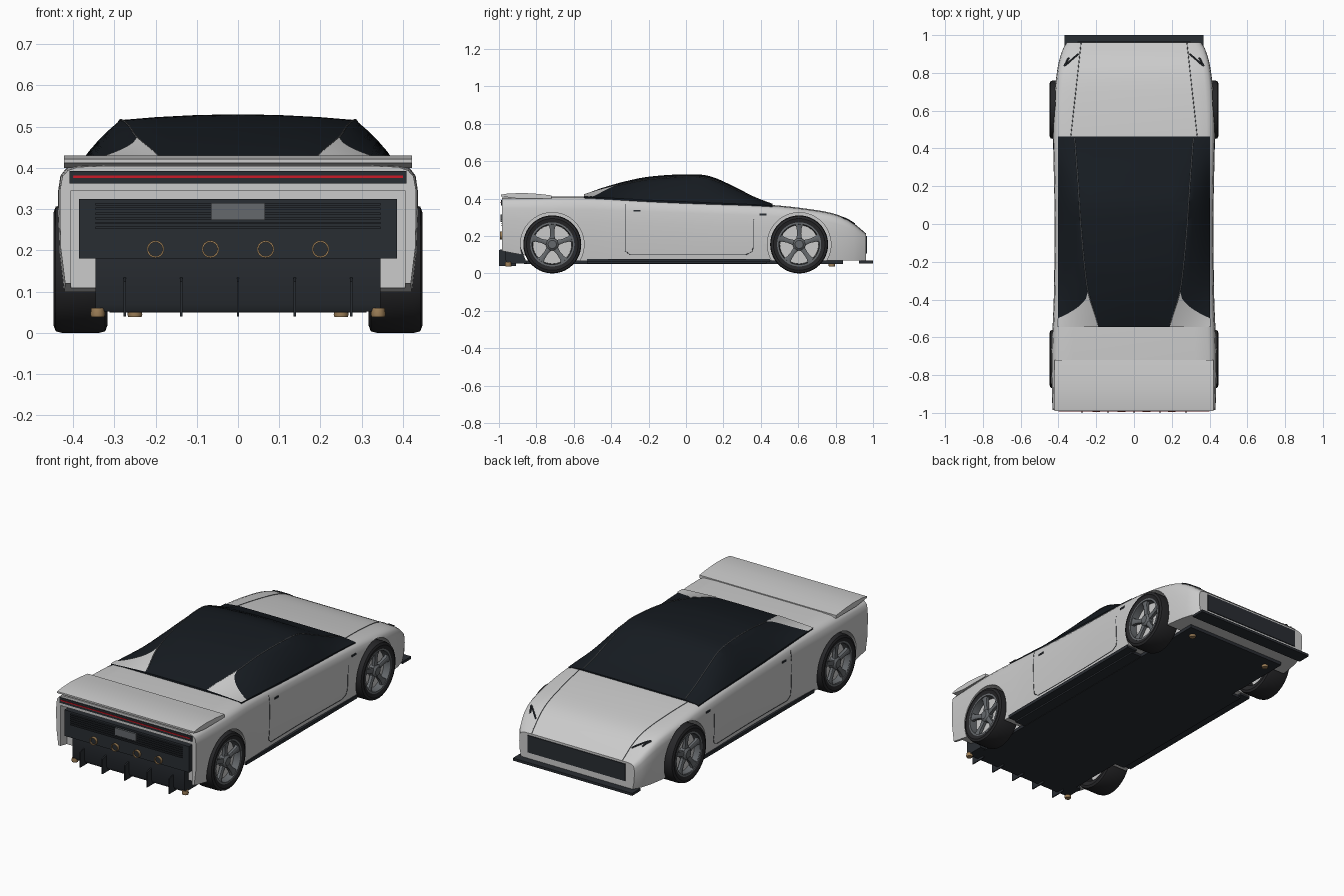
import bpy, bmesh, math
from mathutils import Vector

if "Cube" in bpy.data.objects:
    bpy.data.objects.remove(bpy.data.objects["Cube"])

def material(name, *rgb):
    m = bpy.data.materials.new(name)
    m.diffuse_color = (*rgb, 1)
    m.use_nodes = True
    m.node_tree.nodes["Principled BSDF"].inputs["Base Color"].default_value = m.diffuse_color
    return m

PAINT = material("paint", .75, .76, .77)
DARK = material("carbon", .022, .026, .032)
GLASS = material("glass", .008, .011, .015)
RUBBER = material("rubber", .02, .02, .022)
METAL = material("metal", .13, .14, .15)
RED = material("red", .6, .01, .02)
BRASS = material("brass", .35, .22, .1)

def finish(ob, mat, angle=35):
    ob.data.materials.clear()
    ob.data.materials.append(mat)
    bpy.ops.object.select_all(action='DESELECT')
    ob.select_set(True)
    bpy.context.view_layer.objects.active = ob
    bpy.ops.object.shade_smooth_by_angle(angle=math.radians(angle))
    return ob

def loft(name, rings, mat, closed=True, caps=True, wrap=False):
    """Skin between equal-length rings of points."""
    bm = bmesh.new()
    vs = [[bm.verts.new(p) for p in r] for r in rings]
    n = len(rings[0])
    for a, b in zip(vs, vs[1:] + (vs[:1] if wrap else [])):
        for i in range(n if closed else n - 1):
            j = (i + 1) % n
            bm.faces.new((a[i], a[j], b[j], b[i]))
    if caps:
        bm.faces.new(vs[0])
        bm.faces.new(vs[-1])
    bmesh.ops.recalc_face_normals(bm, faces=bm.faces)
    me = bpy.data.meshes.new(name)
    bm.to_mesh(me)
    bm.free()
    ob = bpy.data.objects.new(name, me)
    bpy.context.collection.objects.link(ob)
    return finish(ob, mat)

def box(name, x0, x1, y0, y1, z0, z1, mat):
    r = lambda y: [(x0, y, z0), (x1, y, z0), (x1, y, z1), (x0, y, z1)]
    return loft(name, [r(y0), r(y1)], mat)

def lathe(name, prof, x, y, z, mat, axis='x', caps=True, wrap=False, n=40):
    """Turn (radius, offset) pairs round an axis."""
    def pt(r, o, a):
        c, s = r * math.cos(a), r * math.sin(a)
        v = {'x': (o, c, s), 'y': (c, o, s), 'z': (c, s, o)}[axis]
        return (x + v[0], y + v[1], z + v[2])
    return loft(name, [[pt(r, o, 2 * math.pi * i / n) for i in range(n)] for r, o in prof],
                mat, caps=caps, wrap=wrap)

def line(name, pts, radius, mat):
    cu = bpy.data.curves.new(name, 'CURVE')
    cu.dimensions, cu.bevel_depth, cu.bevel_resolution = '3D', radius, 1
    sp = cu.splines.new('POLY')
    sp.points.add(len(pts) - 1)
    for p, q in zip(sp.points, pts):
        p.co = (*q, 1)
    ob = bpy.data.objects.new(name, cu)
    bpy.context.collection.objects.link(ob)
    bpy.ops.object.select_all(action='DESELECT')
    ob.select_set(True)
    bpy.context.view_layer.objects.active = ob
    bpy.ops.object.convert(target='MESH')
    finish(bpy.context.object, mat)

def ease(tab, y):
    """Smooth (Hermite) interpolation of a station table."""
    y = min(max(y, tab[0][0]), tab[-1][0])
    i = max(k for k in range(len(tab) - 1) if tab[k][0] <= y)
    sl = lambda k: (tab[min(k + 1, len(tab) - 1)][1] - tab[max(k - 1, 0)][1]) / \
        (tab[min(k + 1, len(tab) - 1)][0] - tab[max(k - 1, 0)][0])
    (a, p), (b, q) = tab[i], tab[i + 1]
    h, t = b - a, (y - a) / (b - a)
    return ((2*t**3 - 3*t*t + 1) * p + (t**3 - 2*t*t + t) * h * sl(i)
            + (3*t*t - 2*t**3) * q + (t**3 - t*t) * h * sl(i + 1))

def span(a, b, n):
    return [a + (b - a) * i / n for i in range(n + 1)]

# body stations along y
WIDTH = [(-.985, .432), (-.7, .437), (-.4, .425), (0, .42), (.5, .428), (.7, .42), (.85, .4), (.93, .375), (.962, .355)]
TOP = [(-.985, .405), (-.7, .412), (-.5, .41), (-.2, .395), (.1, .382), (.44, .366), (.66, .342), (.8, .315), (.88, .278), (.962, .212)]
BOTTOM = [(-.985, .12), (-.88, .1), (-.7, .07), (0, .07), (.962, .07)]

def section(y):
    w, t, b = ease(WIDTH, y), ease(TOP, y), ease(BOTTOM, y)
    h = t - b
    return [(0, t), (.74 * w, t), (.9 * w, t - .01 * h), (.955 * w, t - .04 * h), (.985 * w, t - .09 * h),
            (.998 * w, t - .2 * h), (w, t - .4 * h), (.995 * w, t - .7 * h), (.97 * w, b)]

def top_z(x, y):
    for (a, p), (b, q) in zip(section(y), section(y)[1:]):
        if a <= abs(x) <= b:
            return p + (q - p) * (abs(x) - a) / (b - a)
    return section(y)[-1][1]

def side_x(y, z):
    for (a, p), (b, q) in zip(section(y)[1:], section(y)[2:]):
        if q <= z < p:
            return a + (b - a) * (p - z) / (p - q)
    return section(y)[-1][0]

def ring(half, y):
    return [(x, y, z) for x, z in half] + [(-x, y, z) for x, z in half[:0:-1]]

body = loft("body_shell", [ring(section(y), y) for y in span(-.985, .962, 60)], PAINT)

# wheel arches and rear recess cut from the body
cutters = [lathe("arch_cutter", [(.17, -.1), (.17, .1)], s * .39, y, .155, PAINT, n=64)
           for s in (-1, 1) for y in (-.715, .605)]
cutters.append(box("rear_recess_cutter", -.405, .405, -1.1, -.93, 0, .345, PAINT))
for c in cutters:
    c.hide_render = True
    m = body.modifiers.new("cut", 'BOOLEAN')
    m.operation, m.solver, m.object = 'DIFFERENCE', 'EXACT', c
    bpy.context.view_layer.objects.active = body
    bpy.ops.object.modifier_apply(modifier=m.name)
    bpy.data.objects.remove(c)
finish(body, PAINT)

# canopy
ROOF = [(-.57, .412), (-.46, .453), (-.325, .492), (-.19, .518), (.02, .53), (.13, .519), (.26, .463), (.36, .412), (.462, .372)]
EDGE = [(-.57, .18), (-.53, .19), (-.37, .24), (-.24, .26), (0, .282), (.2, .295), (.462, .315)]

def canopy_side(y, t, off=0):
    drop = .014 * min(1, max(0, (ease(ROOF, y) - ease(TOP, y)) / .1))
    xr, zr, zb = ease(EDGE, y), ease(ROOF, y) - drop, ease(TOP, y) - .003
    bulge = .006 * math.sin(math.pi * t) * drop / .014
    return xr + (.402 - xr) * t + bulge + off, zr + (zb - zr) * t + bulge + off

def canopy_half(y):
    xr, ze = canopy_side(y, 0)
    zr = ease(ROOF, y)
    roof = [(xr * t, zr + (ze - zr) * t * t) for t in (0, .35, .7)]
    return roof + [canopy_side(y, t) for t in span(0, 1, 5)] + [(.4, ease(TOP, y) - .03)]

loft("canopy_glass", [ring(canopy_half(y), y) for y in span(-.545, .462, 40)], GLASS)

for s in (-1, 1):
    # rear quarter pillars and roof rails
    rows = []
    for t in span(0, 1, 10):
        ys = span(-.545, -.36 - .14 * t ** .6, 8)
        rows.append([(s * canopy_side(y, t, .003)[0], y, canopy_side(y, t, .003)[1]) for y in ys])
    loft("quarter_pillar", rows, PAINT, closed=False, caps=False)
    line("roof_rail", [(s * canopy_side(y, 0)[0], y, canopy_side(y, 0)[1]) for y in span(-.53, .455, 30)], .0025, METAL)
    # hood crease, headlamp and door seam lines
    line("hood_crease", [(s * (.28 + .055 * t), .96 - .5 * t, top_z(.28 + .055 * t, .96 - .5 * t)) for t in span(0, 1, 20)], .002, METAL)
    for (xa, ya), (xb, yb) in (((.295, .9), (.37, .835)), ((.345, .88), (.37, .835))):
        line("headlamp", [(s * (xa + (xb - xa) * t), ya + (yb - ya) * t, top_z(xa + (xb - xa) * t, ya + (yb - ya) * t))
                          for t in span(0, 1, 6)], .005, DARK)
    seam = [(-.325, z) for z in span(.37, .12, 10)] + [(-.3, .1)] + [(y, .1) for y in span(-.2, .32, 6)] + \
           [(.352, .115)] + [(.36, z) for z in span(.14, .28, 6)] + [(.375, .35)]
    line("door_seam", [(s * side_x(y, z), y, z) for y, z in seam], .0015, DARK)
    for nm, y, z in (("door_handle", -.262, .335), ("side_marker", .412, .315)):
        x = side_x(y, z)
        box(nm, s * (x - .01), s * (x + .003), y - .018, y + .018, z - .005, z + .005, DARK)
    box("side_skirt", s * .36, s * .422, -.53, .45, .06, .078, DARK)
    # jack pads
    for x, y in ((.34, -.95), (.25, .78)):
        lathe("jack_pad", [(.016, .038), (.018, .045), (.016, .06)], s * x, y, 0, BRASS, 'z', n=16)

# wheels
def wheel(s, y):
    x, z = s * .382, .155
    lathe("tyre", [(.112, -.058), (.138, -.065), (.151, -.06), (.155, -.045), (.155, .045), (.151, .06), (.138, .065),
                   (.112, .058)], x, y, z, RUBBER, wrap=True, caps=False, n=56)
    lathe("rim_barrel", [(.106, -.055), (.114, -.055), (.118, s * .06), (.108, s * .06), (.104, 0)], x, y, z, METAL, wrap=True, caps=False, n=56)
    lathe("brake_disc", [(.104, -.006), (.104, .006)], x + s * .015, y, z, PAINT)
    lathe("wheel_hub", [(.034, s * .015), (.034, s * .048), (.022, s * .058), (.012, s * .058)], x, y, z, METAL, n=24)
    for k in range(5):
        a = math.pi / 2 + k * 2 * math.pi / 5
        u, v = Vector((0, math.cos(a), math.sin(a))), Vector((0, -math.sin(a), math.cos(a)))
        c = Vector((x, y, z))
        rings = []
        for r, w, o in ((.02, .016, .05), (.06, .011, .05), (.09, .014, .054), (.112, .024, .056)):
            rings.append([c + u * r + v * (w * i) + Vector((s * (o - d), 0, 0))
                          for i, d in ((-1, .02), (-1, .004), (-.5, 0), (.5, 0), (1, .004), (1, .02))])
        loft("wheel_spoke", rings, METAL)

for s in (-1, 1):
    for y in (-.715, .605):
        wheel(s, y)

# rear deck spoiler
DECK = [(-.99, .412), (-.99, .421), (-.95, .427), (-.87, .43), (-.79, .425), (-.72, .417), (-.72, .4), (-.9, .4)]
loft("deck_spoiler", [[(x, y, z) for y, z in DECK] for x in (-.422, .422)], PAINT)

# tail lamp, grille panel, plate and exhausts
box("tail_panel", -.408, .408, -.99, -.97, .362, .392, DARK)
box("tail_lamp", -.4, .4, -.993, -.98, .375, .381, RED)
box("rear_grille", -.385, .385, -.98, -.92, .18, .325, DARK)
for z in span(.255, .312, 5):
    box("grille_slat", -.345, .345, -.986, -.975, z - .003, z + .003, DARK)
box("number_plate", -.065, .065, -.993, -.975, .274, .315, METAL)
for x in (-.2, -.067, .067, .2):
    lathe("exhaust_tip", [(.021, .05), (.021, 0), (.017, 0), (.017, .05)], x, -.995, .203, BRASS, 'y', wrap=True, caps=False, n=24)
    lathe("exhaust_bore", [(.018, .008), (.018, .03)], x, -.995, .203, DARK, 'y', n=24)

# diffuser with fins
DIFF = [(-.965, .18), (-.965, .07), (-.955, .052), (-.85, .052), (-.9, .18)]
loft("diffuser", [[(x, y, z) for y, z in DIFF] for x in (-.346, .346)], DARK)
FIN = [(-.96, .135), (-1, .125), (-1, .04), (-.91, .04), (-.91, .1)]
for x in (-.275, -.138, 0, .138, .275):
    loft("diffuser_fin", [[(x + d, y, z) for y, z in FIN] for d in (-.003, .003)], DARK)

# floor, nose grille and splitter
box("floor_plate", -.312, .312, -.865, .84, .05, .068, DARK)
box("floor_centre", -.375, .375, -.53, .43, .052, .066, DARK)
box("nose_grille", -.3, .3, .94, .967, .105, .2, DARK)
box("splitter", -.368, .368, .925, 1, .054, .068, DARK)
